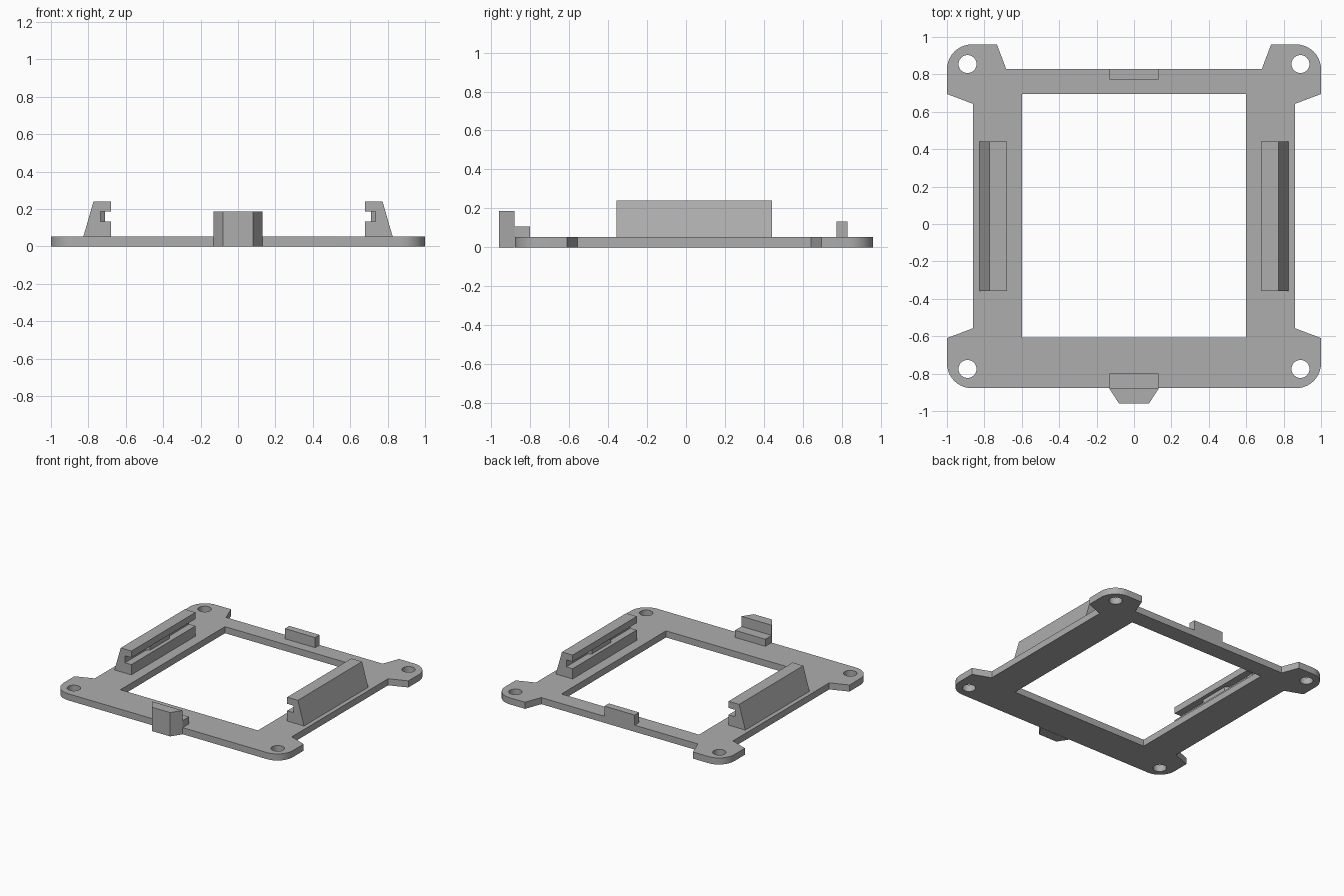
import bpy
import bmesh
from math import cos, sin, pi
from mathutils import Vector

cube = bpy.data.objects.get("Cube")
if cube:
    bpy.data.objects.remove(cube)

# Single grey plastic
grey = bpy.data.materials.new("grey plastic")
grey.use_nodes = True
colour = (0.42, 0.42, 0.42, 1)
grey.diffuse_color = colour
grey.node_tree.nodes["Principled BSDF"].inputs["Base Color"].default_value = colour


def arc(cx, cy, r, start, end, n):
    return [(cx + r * cos(start + (end - start) * i / n),
             cy + r * sin(start + (end - start) * i / n)) for i in range(n + 1)]


def prism(name, loops, offset, place):
    """Fill the outline (later loops are holes), extrude by offset; place maps 2D to 3D."""
    bm = bmesh.new()
    edges = []
    for loop in loops:
        verts = [bm.verts.new(place(*p)) for p in loop]
        edges += [bm.edges.new((a, b)) for a, b in zip(verts, verts[1:] + verts[:1])]
    bmesh.ops.triangle_fill(bm, edges=edges, use_beauty=True)
    ext = bmesh.ops.extrude_face_region(bm, geom=bm.faces[:], use_keep_orig=True)
    top = [v for v in ext["geom"] if isinstance(v, bmesh.types.BMVert)]
    bmesh.ops.translate(bm, verts=top, vec=Vector(offset))
    bmesh.ops.recalc_face_normals(bm, faces=bm.faces[:])
    mesh = bpy.data.meshes.new(name)
    bm.to_mesh(mesh)
    bm.free()
    mesh.materials.append(grey)
    obj = bpy.data.objects.new(name, mesh)
    bpy.context.scene.collection.objects.link(obj)
    return obj


def upright(name, loops, z0, z1):
    return prism(name, loops, (0, 0, z1 - z0), lambda x, y: (x, y, z0))


def rectangle(x0, x1, y0, y1):
    return [(x0, y0), (x1, y0), (x1, y1), (x0, y1)]


# Base frame: right half of the outline, mirrored, with window and screw holes
half = arc(0.867, -0.745, 0.133, -pi / 2, 0, 10)
half += [(1, -0.61), (0.86, -0.557), (0.86, 0.642), (1, 0.695)]
half += arc(0.867, 0.827, 0.133, 0, pi / 2, 10)
half += [(0.733, 0.96), (0.683, 0.828)]
outline = half + [(-x, y) for x, y in reversed(half)]
window = rectangle(-0.6, 0.6, -0.608, 0.695)
holes = [arc(x, y, 0.048, 0, 2 * pi, 32)[:-1]
         for x in (-0.89, 0.89) for y in (-0.775, 0.855)]
frame = upright("base_frame", [outline, window] + holes, 0, 0.052)
bpy.context.view_layer.objects.active = frame
frame.select_set(True)
bpy.ops.object.shade_smooth_by_angle(angle=pi / 6)
frame.select_set(False)

# Grooved side rails with a locking bump inside each groove
rail = [(0.827, 0.052), (0.773, 0.24), (0.68, 0.24), (0.68, 0.188), (0.735, 0.188),
        (0.735, 0.133), (0.68, 0.133), (0.68, 0.052)]
bump = [(0.735, -0.1), (0.71, -0.08), (0.71, 0.16), (0.735, 0.18)]
for side, s in (("right", 1), ("left", -1)):
    prism(side + "_rail", [rail], (0, 0.8, 0), lambda x, z: (s * x, -0.358, z))
    upright(side + "_rail_bump", [[(s * x, y) for x, y in bump]], 0.133, 0.188)

# Front stop with its low step, and the rear tab
stop = [(-0.132, -0.88), (-0.08, -0.96), (0.08, -0.96), (0.132, -0.88)]
upright("front_stop", [stop], 0, 0.188)
upright("front_step", [rectangle(-0.132, 0.132, -0.88, -0.8)], 0.052, 0.108)
upright("rear_tab", [rectangle(-0.132, 0.132, 0.773, 0.828)], 0.052, 0.132)
